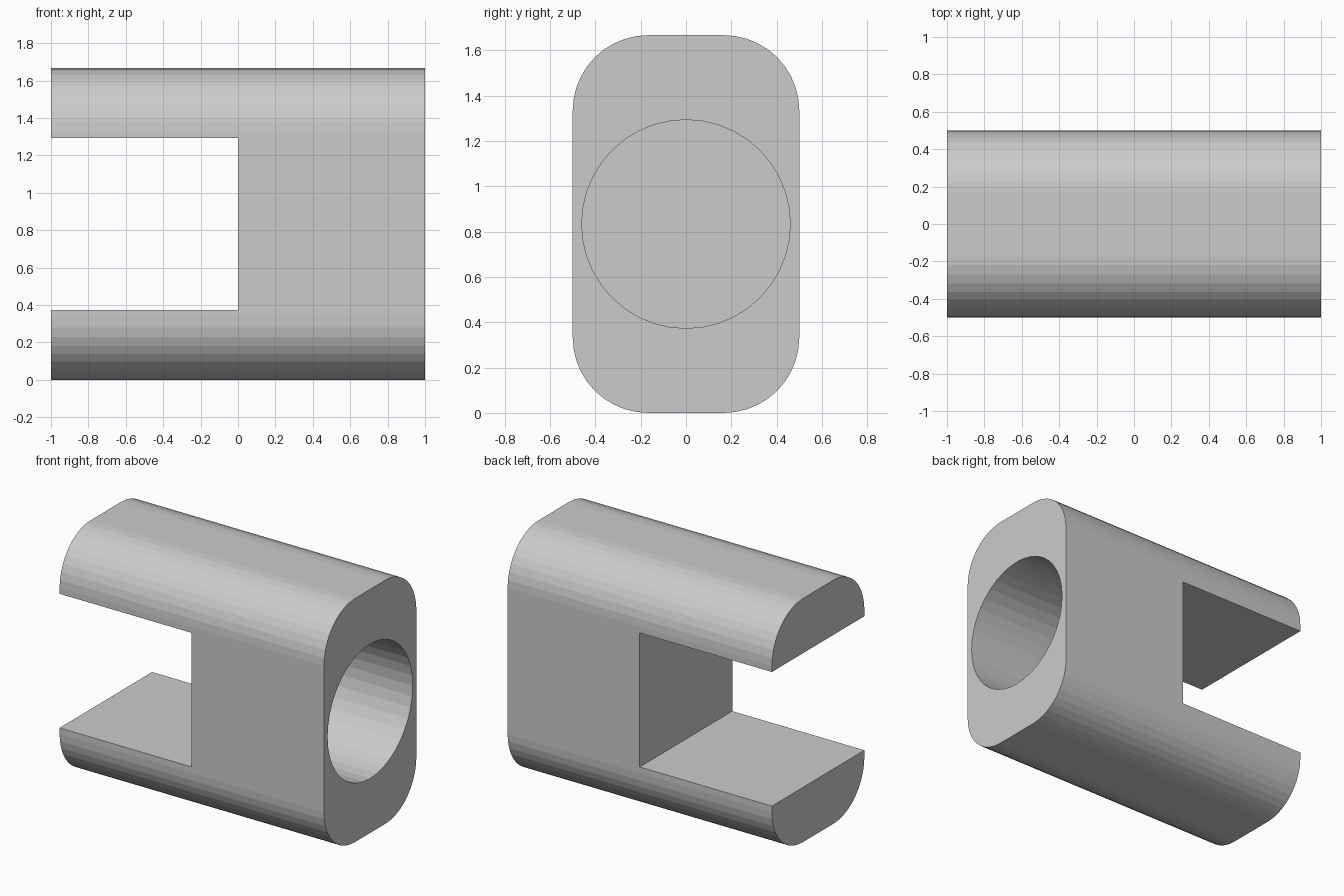
import bpy, bmesh
from math import sin, cos, pi, radians

if "Cube" in bpy.data.objects:
    bpy.data.objects.remove(bpy.data.objects["Cube"])

HW, H, R = 0.5, 5 / 3, 1 / 3      # half width, height, corner radius
MID, BORE = H / 2, 0.46           # bore centre height and radius
SLOT = (0.375, 1.292)             # bottom and top of the open slot


def prism(name, outline, x0, x1):
    """Extrude a closed (y, z) outline along x."""
    bm = bmesh.new()
    face = bm.faces.new([bm.verts.new((x0, y, z)) for y, z in outline])
    side = bmesh.ops.extrude_face_region(bm, geom=[face])["geom"]
    bmesh.ops.translate(bm, vec=(x1 - x0, 0, 0),
                        verts=[v for v in side if isinstance(v, bmesh.types.BMVert)])
    bmesh.ops.recalc_face_normals(bm, faces=bm.faces)
    mesh = bpy.data.meshes.new(name)
    bm.to_mesh(mesh)
    bm.free()
    ob = bpy.data.objects.new(name, mesh)
    bpy.context.collection.objects.link(ob)
    return ob


# rounded rectangular body, ten flat strips per corner
outline = []
for i, (sy, sz) in enumerate([(1, 1), (-1, 1), (-1, -1), (1, -1)]):
    for k in range(11):
        a = radians(90 * i + 9 * k)
        outline.append((sy * (HW - R) + R * cos(a),
                        MID + sz * (MID - R) + R * sin(a)))
body = prism("clevis_body", outline, -1, 1)

# cutters: open slot on the left half, blind bore in the right end
slot = prism("slot_cutter", [(-1, SLOT[0]), (1, SLOT[0]), (1, SLOT[1]), (-1, SLOT[1])], -1.5, 0)
bore = prism("bore_cutter", [(BORE * cos(2 * pi * k / 40), MID + BORE * sin(2 * pi * k / 40))
                             for k in range(40)], 0.04, 1.5)
for cutter in (slot, bore):
    mod = body.modifiers.new(cutter.name, "BOOLEAN")
    mod.operation, mod.solver, mod.object = "DIFFERENCE", "EXACT", cutter

# apply the cuts and remove the cutters
bpy.context.view_layer.objects.active = body
body.select_set(True)
for cutter in (slot, bore):
    bpy.ops.object.modifier_apply(modifier=cutter.name)
    bpy.data.objects.remove(cutter)
